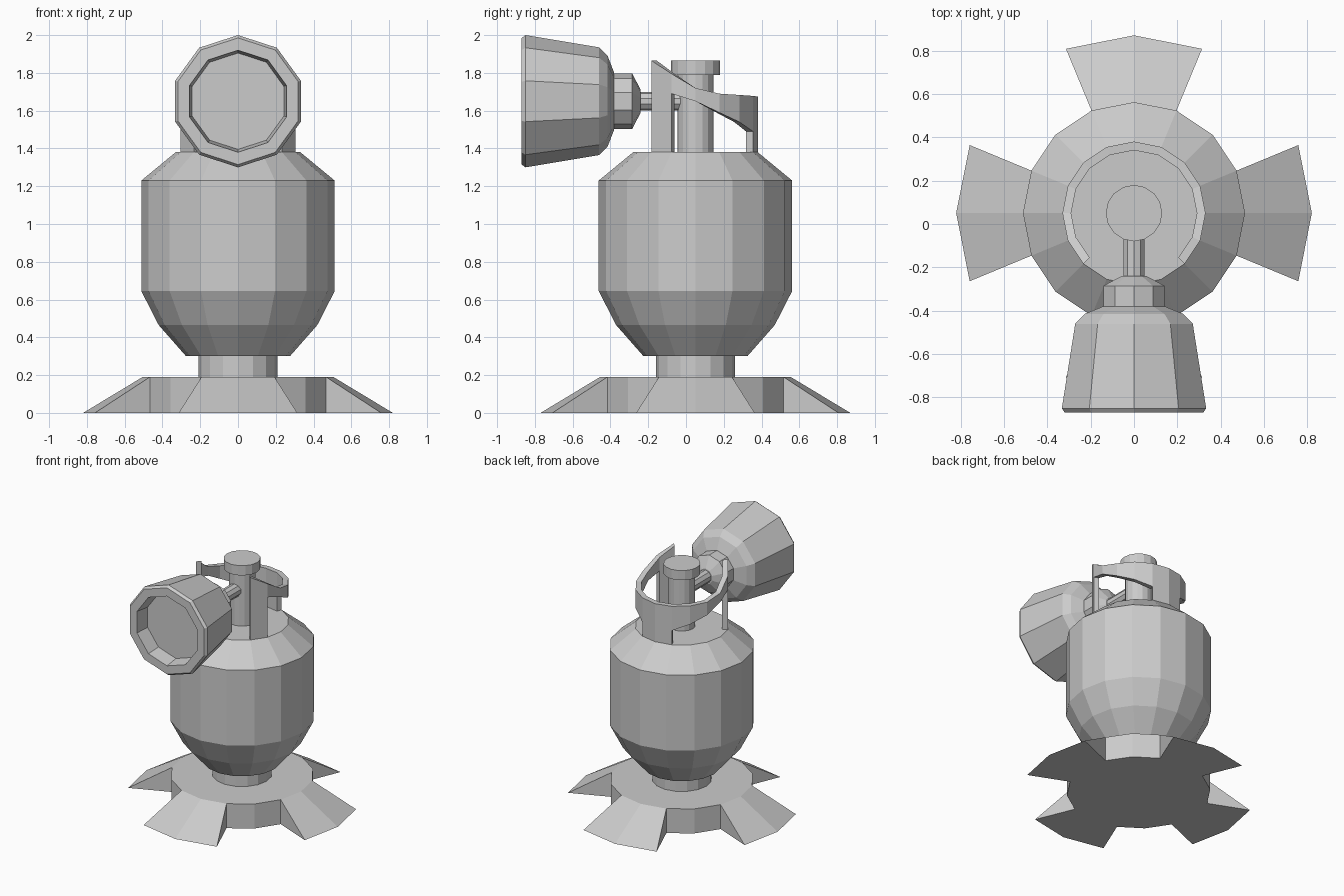
import bpy, bmesh
from math import sin, cos, pi, radians
from mathutils import Matrix

cube = bpy.data.objects.get("Cube")
if cube:
    bpy.data.objects.remove(cube)

AXIS_Y = 0.05   # the tank's axis is set slightly back
HORN_Z = 1.65   # height of the horn's axis

grey = bpy.data.materials.new("plain_grey")
grey.use_nodes = True
grey.diffuse_color = (0.6, 0.6, 0.6, 1)
grey.node_tree.nodes["Principled BSDF"].inputs["Base Color"].default_value = (0.6, 0.6, 0.6, 1)


def finish(name, bm, matrix):
    """Turn a bmesh into a flat-shaded grey object."""
    bmesh.ops.recalc_face_normals(bm, faces=bm.faces)
    bm.transform(matrix)
    mesh = bpy.data.meshes.new(name)
    bm.to_mesh(mesh)
    bm.free()
    mesh.materials.append(grey)
    obj = bpy.data.objects.new(name, mesh)
    bpy.context.collection.objects.link(obj)
    return obj


def polar(r, angle, z):
    return (r * cos(angle), r * sin(angle), z)


UPRIGHT = Matrix.Translation((0, AXIS_Y, 0))
# Local z runs along +y, local y runs down
ALONG_Y = Matrix.Translation((0, 0, HORN_Z)) @ Matrix.Rotation(radians(-90), 4, "X")


def lathe(name, profile, sides=16, matrix=UPRIGHT, phase=0.0):
    """Spin (radius, height) points into a faceted solid with capped ends."""
    bm = bmesh.new()
    rings = [[bm.verts.new(polar(r, phase + 2 * pi * i / sides, z)) for i in range(sides)]
             for r, z in profile]
    for a, b in zip(rings, rings[1:]):
        for i in range(sides):
            j = (i + 1) % sides
            bm.faces.new((a[i], a[j], b[j], b[i]))
    bm.faces.new(rings[0])
    bm.faces.new(rings[-1])
    return finish(name, bm, matrix)


def curved_panel(name, columns, inner=0.29, outer=0.33):
    """Wall bent round the axis from (step, bottom, top) columns of 22.5 degrees."""
    bm = bmesh.new()
    cols = []
    for step, low, high in columns:
        a = step * pi / 8
        cols.append([bm.verts.new(polar(r, a, z)) for r, z in
                     ((inner, low), (outer, low), (outer, high), (inner, high))])
    for a, b in zip(cols, cols[1:]):
        for i in range(4):
            j = (i + 1) % 4
            bm.faces.new((a[i], a[j], b[j], b[i]))
    bm.faces.new(cols[0])
    bm.faces.new(cols[-1])
    return finish(name, bm, UPRIGHT)


# Base disc with four splayed feet
def footed_base(r=0.505, reach=0.82, height=0.19, sides=16):
    bm = bmesh.new()
    step = 2 * pi / sides
    top = [bm.verts.new(polar(r, i * step, height)) for i in range(sides)]
    low = [bm.verts.new(polar(r, i * step, 0)) for i in range(sides)]
    bm.faces.new(top)
    bm.faces.new(low)
    for i in range(sides):
        j = (i + 1) % sides
        if i % 4 in (1, 2):      # plain wall between the feet
            bm.faces.new((low[i], low[j], top[j], top[i]))
    for centre in range(0, sides, 4):
        ids = [(centre + k) % sides for k in (-1, 0, 1)]
        toe = [bm.verts.new(polar(reach, i * step, 0)) for i in ids]
        for k in (0, 1):
            i, j = ids[k], ids[k + 1]
            bm.faces.new((toe[k], toe[k + 1], top[j], top[i]))
            bm.faces.new((toe[k], toe[k + 1], low[j], low[i]))
        for k in (0, 2):
            bm.faces.new((toe[k], top[ids[k]], low[ids[k]]))
    return finish("footed_base", bm, UPRIGHT)


footed_base()

# Tank, neck and valve
lathe("neck", [(0.21, 0.18), (0.21, 0.31)])
lathe("tank", [(0.275, 0.30), (0.42, 0.465), (0.512, 0.645), (0.512, 1.23), (0.33, 1.38)])
lathe("valve_stem", [(0.095, 1.37), (0.095, 1.80)])
lathe("valve_cap", [(0.13, 1.79), (0.13, 1.865)])

# Guard collar: swooping band, open at the front, on three posts
half = [(-2, 1.69, 1.865), (-1, 1.69, 1.795), (0, 1.65, 1.72), (1, 1.59, 1.69),
        (2, 1.54, 1.683), (3, 1.49, 1.678), (4, 1.47, 1.675)]
mirrored = [(8 - s, low, high) for s, low, high in reversed(half[:-1])]
curved_panel("collar_band", half + mirrored)
curved_panel("collar_left_post", [(s, 1.38, 1.69) for s in (-2, -1)])
curved_panel("collar_right_post", [(s, 1.38, 1.69) for s in (9, 10)])
curved_panel("collar_back_post", [(3, 1.38, 1.49), (4, 1.38, 1.47), (5, 1.38, 1.49)])

# Horn with recessed mouth, its socket and the feed pipe
UP = pi / 2
lathe("horn", [(0.255, -0.76), (0.27, -0.87), (0.335, -0.87), (0.35, -0.85), (0.285, -0.46),
               (0.24, -0.415), (0.15, -0.38)], 10, ALONG_Y, UP)
lathe("horn_socket", [(0.148, -0.39), (0.148, -0.285), (0.06, -0.24)], 10, ALONG_Y, UP)
lathe("feed_pipe", [(0.05, -0.25), (0.05, 0.02)], 10, ALONG_Y, UP)
